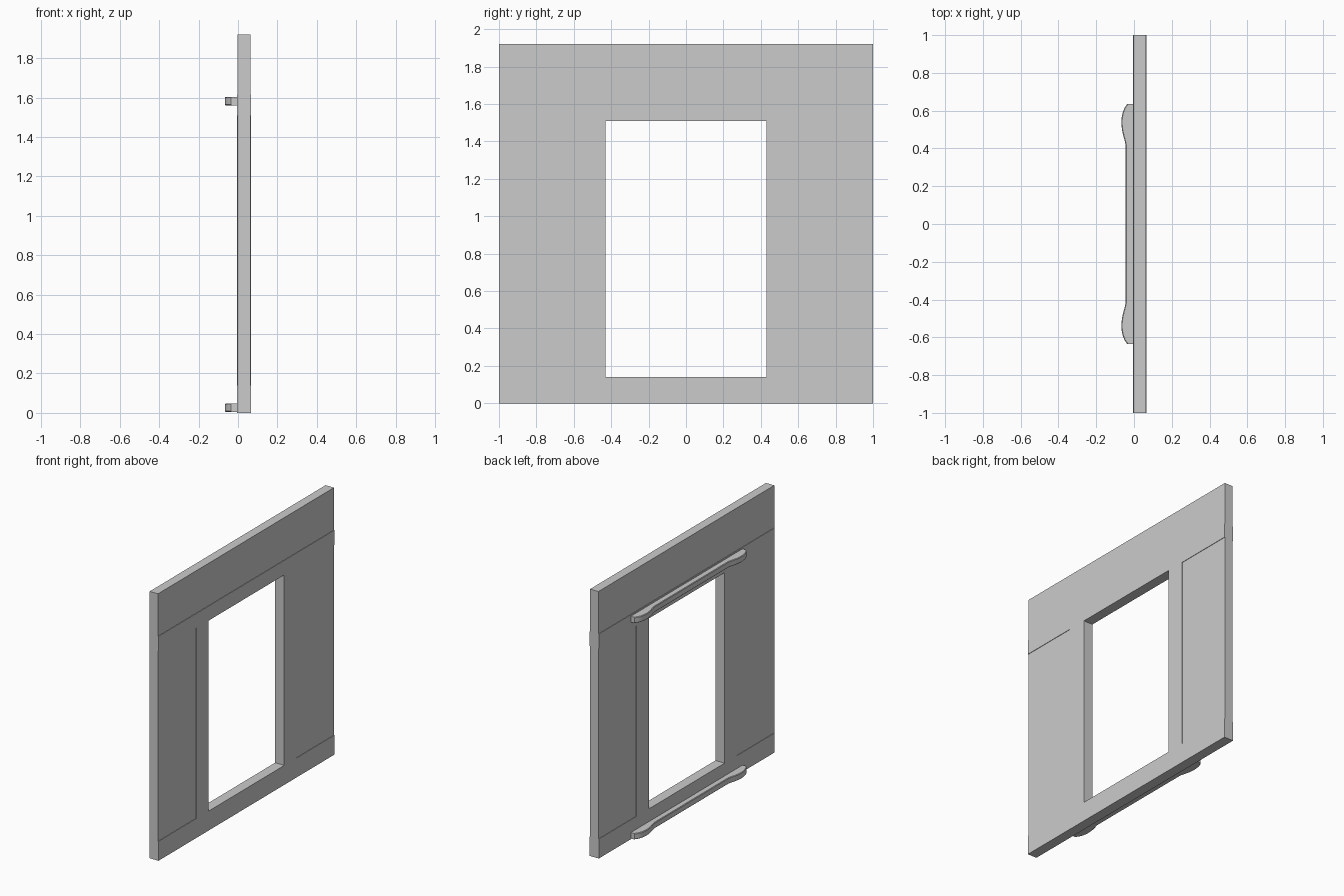
import bpy
import bmesh

if "Cube" in bpy.data.objects:
    bpy.data.objects.remove(bpy.data.objects["Cube"], do_unlink=True)

# Single grey material
grey = bpy.data.materials.new("plain_grey")
grey.use_nodes = True
colour = (0.6, 0.6, 0.6, 1)
grey.diffuse_color = colour
grey.node_tree.nodes["Principled BSDF"].inputs["Base Color"].default_value = colour


def add_object(name, bm):
    bmesh.ops.recalc_face_normals(bm, faces=bm.faces)
    mesh = bpy.data.meshes.new(name)
    bm.to_mesh(mesh)
    bm.free()
    mesh.materials.append(grey)
    obj = bpy.data.objects.new(name, mesh)
    bpy.context.collection.objects.link(obj)
    return obj


def box(name, x, y, z):
    """Box from (low, high) ranges on each axis."""
    bm = bmesh.new()
    bmesh.ops.create_cube(bm, size=1)
    for v in bm.verts:
        v.co = [r[c > 0] for r, c in zip((x, y, z), v.co)]
    return add_object(name, bm)


def activate(obj):
    bpy.ops.object.select_all(action="DESELECT")
    obj.select_set(True)
    bpy.context.view_layer.objects.active = obj


def cut(obj, x, y, z):
    cutter = box("cutter", x, y, z)
    cutter.hide_render = True
    mod = obj.modifiers.new("cut", "BOOLEAN")
    mod.operation = "DIFFERENCE"
    mod.solver = "EXACT"
    mod.object = cutter
    activate(obj)
    bpy.ops.object.modifier_apply(modifier=mod.name)
    bpy.data.objects.remove(cutter, do_unlink=True)


# Wall panel with a doorway opening
BACK, FRONT, STEP = -0.006, 0.067, 0.0035
SILL, HEAD, BAND_TOP, TOP = 0.14, 1.51, 1.615, 1.92
panel = box("wall_panel", (BACK, FRONT), (-1, 1), (0, TOP))
cut(panel, (-1, 1), (-0.43, 0.43), (SILL, HEAD))

# Shallow recesses on both faces, leaving a raised door surround and bands
for x in ((BACK - 0.1, BACK + STEP), (FRONT - STEP, FRONT + 0.1)):
    cut(panel, x, (-1.1, 1.1), (BAND_TOP, TOP + 0.1))
    for y in ((-1.1, -0.57), (0.57, 1.1)):
        cut(panel, x, y, (SILL, HEAD))

# Handle rails with a swollen grip at each end
half = [(-0.045, 0.42), (-0.049, 0.44), (-0.056, 0.465), (-0.063, 0.495),
        (-0.067, 0.53), (-0.066, 0.56), (-0.060, 0.59), (-0.050, 0.615),
        (-0.036, 0.635), (BACK + 0.001, 0.635)]
outline = half + [(x, -y) for x, y in reversed(half)]
for name, z in (("lower_rail", 0.005), ("upper_rail", 1.561)):
    bm = bmesh.new()
    face = bm.faces.new([bm.verts.new((x, y, z)) for x, y in outline])
    result = bmesh.ops.extrude_face_region(bm, geom=[face])
    for v in result["geom"]:
        if isinstance(v, bmesh.types.BMVert):
            v.co.z += 0.043
    # Soften the long outer edges
    rims = [e for e in bm.edges
            if abs(e.verts[0].co.z - e.verts[1].co.z) < 0.001
            and max(v.co.x for v in e.verts) < -0.035]
    bmesh.ops.bevel(bm, geom=rims, offset=0.004, segments=1, affect="EDGES")
    rail = add_object(name, bm)
    activate(rail)
    bpy.ops.object.shade_smooth_by_angle(angle=0.5)
